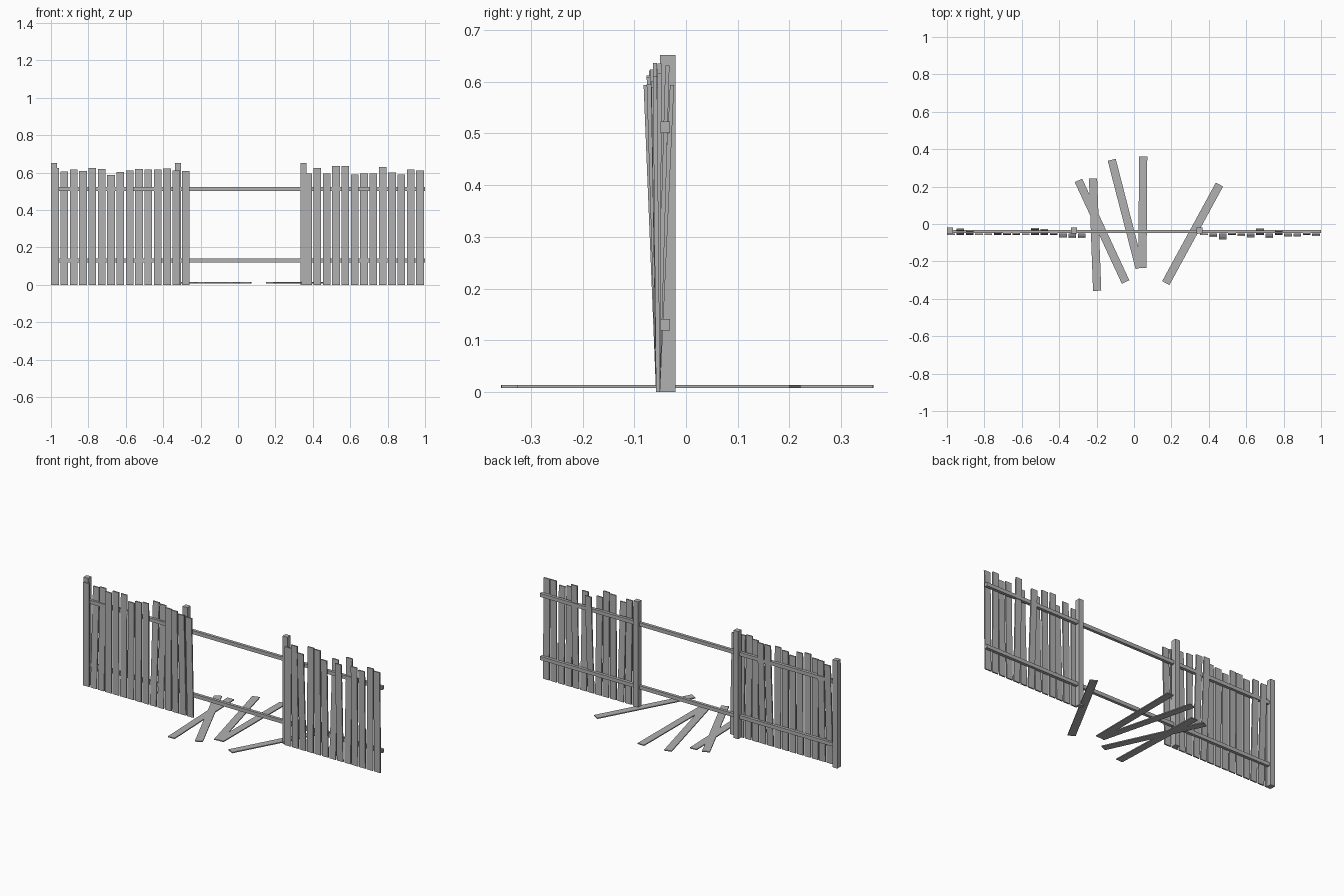
import bpy, bmesh, math
from mathutils import Matrix, Vector

if "Cube" in bpy.data.objects:
    bpy.data.objects.remove(bpy.data.objects["Cube"])

wood = bpy.data.materials.new("weathered grey wood")
wood.diffuse_color = (0.44, 0.44, 0.44, 1)
wood.use_nodes = True
wood.node_tree.nodes["Principled BSDF"].inputs["Base Color"].default_value = wood.diffuse_color


def box(name, lo, hi, lean=0.0, spin=None):
    """Box between two corners; lean shifts its top in y, spin is (x, y, angle)."""
    bm = bmesh.new()
    bmesh.ops.create_cube(bm, size=1)
    for v in bm.verts:
        top = v.co.z > 0
        v.co = Vector([lo[i] + (v.co[i] + 0.5) * (hi[i] - lo[i]) for i in range(3)])
        if top:
            v.co.y += lean
    if spin:
        x, y, a = spin
        bm.transform(Matrix.Translation((x, y, 0)) @ Matrix.Rotation(a, 4, 'Z'))
    me = bpy.data.meshes.new(name)
    bm.to_mesh(me)
    bm.free()
    me.materials.append(wood)
    ob = bpy.data.objects.new(name, me)
    bpy.context.collection.objects.link(ob)
    return ob


# posts
for x in (-1.0, -0.336, 0.334):
    box("post", (x, -0.05, 0), (x + 0.031, -0.02, 0.652))

# rails
for z in (0.119, 0.501):
    box("rail", (-0.985, -0.049, z), (1.0, -0.031, z + 0.022))

# standing planks: (top height, y of the top's front face)
left = [(.625, -.058), (.605, -.033), (.616, -.04), (.608, -.058), (.625, -.06),
        (.62, -.052), (.586, -.055), (.602, -.056), (.611, -.06), (.62, -.03),
        (.617, -.035), (.616, -.055), (.622, -.072), (.612, -.076), (.608, -.076)]
right = [(.595, -.058), (.624, -.07), (.594, -.082), (.635, -.055), (.636, -.064),
         (.59, -.071), (.594, -.031), (.595, -.076), (.631, -.04), (.6, -.068),
         (.59, -.067), (.616, -.055), (.61, -.064)]
for start, planks in ((-0.978, left), (0.374, right)):
    for i, (h, y) in enumerate(planks):
        x = start + i * 0.0499
        box("fence_plank", (x - 0.0205, -0.058, 0), (x + 0.0205, -0.05, h), lean=y + 0.058)

# fallen planks on the ground: end points
for x1, y1, x2, y2 in ((-.297, .233, -.045, -.31), (-.219, .243, -.197, -.357),
                       (-.119, .343, .03, -.236), (.049, .362, .045, -.236),
                       (.457, .211, .17, -.316)):
    d = math.hypot(x2 - x1, y2 - y1) / 2
    box("fallen_plank", (-d, -0.022, 0.008), (d, 0.022, 0.014),
        spin=((x1 + x2) / 2, (y1 + y2) / 2, math.atan2(y2 - y1, x2 - x1)))
